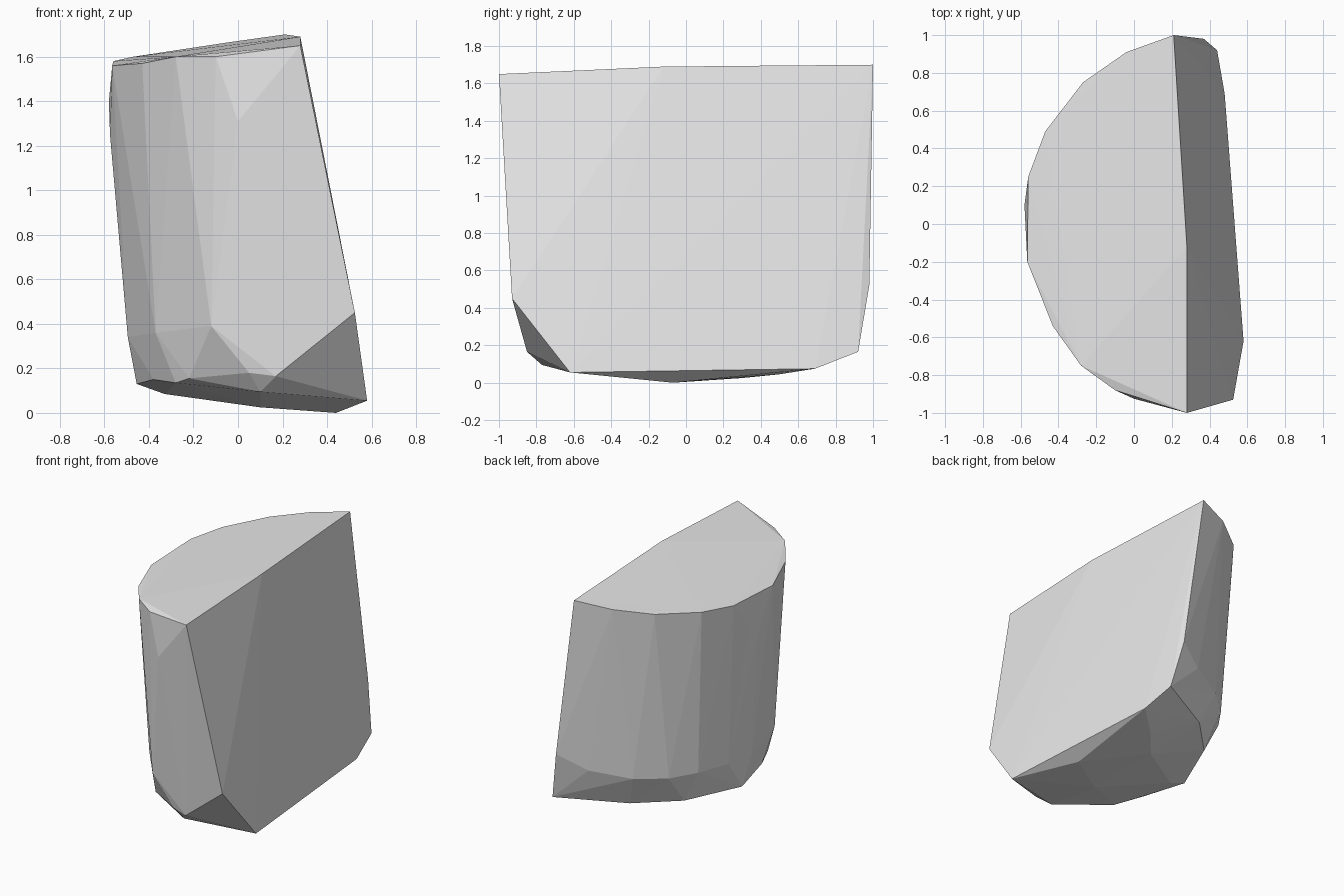
import bpy, bmesh

# Corner points of each level of the convex block
top_rim = [(0.21, 1.0, 1.70), (-0.04, 0.91, 1.665), (-0.27, 0.75, 1.63), (-0.47, 0.49, 1.60),
           (-0.56, 0.25, 1.58), (-0.565, -0.2, 1.56), (-0.43, -0.54, 1.57),
           (-0.28, -0.75, 1.60), (-0.10, -0.88, 1.60), (0.28, -1.0, 1.65), (0.28, -0.12, 1.69)]
flat_side = [(0.525, -0.93, 0.45), (0.58, -0.62, 0.055), (0.48, 0.69, 0.075),
             (0.44, 0.92, 0.165), (0.37, 0.98, 0.52)]
round_side = [(-0.58, 0.1, 1.4), (-0.575, 0.0, 1.25), (0.0, -0.925, 1.31), (-0.12, -0.82, 0.39),
              (-0.37, -0.5, 0.36), (-0.495, -0.05, 0.34), (-0.485, 0.2, 0.38), (-0.40, 0.43, 0.38),
              (-0.28, 0.6, 0.37), (-0.10, 0.76, 0.38), (0.17, 0.89, 0.42)]
lower_rim = [(0.17, -0.85, 0.165), (0.05, -0.82, 0.18), (-0.22, -0.64, 0.155), (-0.28, -0.55, 0.135),
             (-0.38, -0.34, 0.15), (-0.455, 0.0, 0.13), (-0.28, 0.42, 0.14), (-0.02, 0.68, 0.15)]
underside = [(0.10, -0.77, 0.095), (-0.33, 0.0, 0.085), (0.10, -0.3, 0.025),
             (0.10, 0.3, 0.025), (0.27, 0.5, 0.045), (0.44, -0.07, 0.0)]

# Wrap the points in one convex faceted shell
bm = bmesh.new()
for p in top_rim + flat_side + round_side + lower_rim + underside:
    bm.verts.new(p)
hull = bmesh.ops.convex_hull(bm, input=bm.verts)
loose = [v for v in bm.verts if not v.link_faces]
bmesh.ops.delete(bm, geom=loose, context='VERTS')
bmesh.ops.recalc_face_normals(bm, faces=bm.faces)

mesh = bpy.data.meshes.new("stone_block")
bm.to_mesh(mesh)
bm.free()
grey = bpy.data.materials.new("light grey")
grey.diffuse_color = (0.8, 0.8, 0.8, 1)
mesh.materials.append(grey)
block = bpy.data.objects.new("stone_block", mesh)
bpy.context.collection.objects.link(block)
